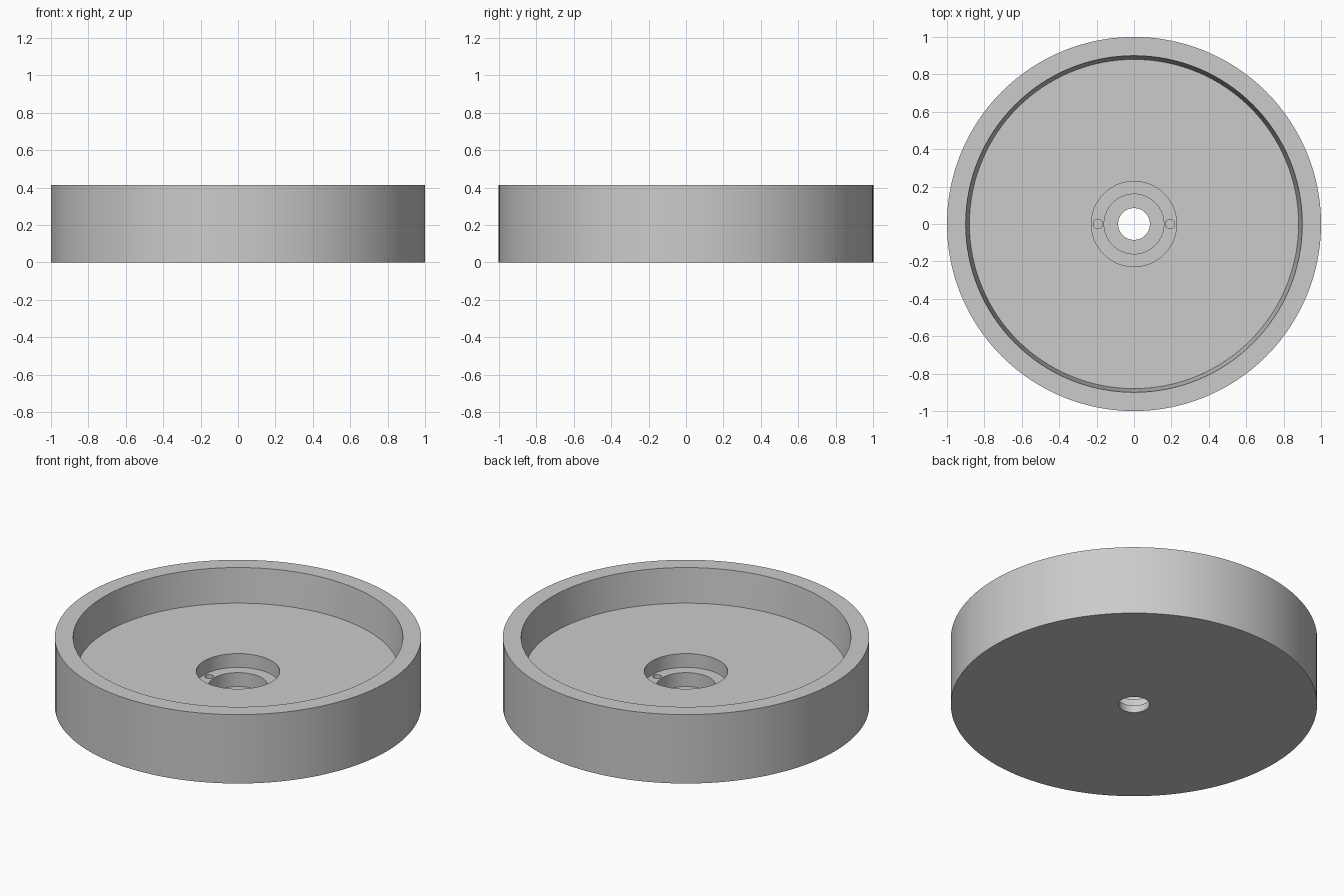
import bpy, bmesh, math
from mathutils import Matrix

if "Cube" in bpy.data.objects:
    bpy.data.objects.remove(bpy.data.objects["Cube"], do_unlink=True)

SEGMENTS = 128
HEIGHT = 0.415
FLOOR = 0.21       # wide dish floor
SEAT = 0.127       # ring around the hub
BOTTOM = 0.043     # bottom of the hub pocket

grey = bpy.data.materials.new("plain grey")
grey.use_nodes = True
colour = (0.6, 0.6, 0.6, 1)
grey.diffuse_color = colour
grey.node_tree.nodes["Principled BSDF"].inputs["Base Color"].default_value = colour


def add_object(name, bm):
    bmesh.ops.recalc_face_normals(bm, faces=bm.faces)
    mesh = bpy.data.meshes.new(name)
    bm.to_mesh(mesh)
    bm.free()
    mesh.materials.append(grey)
    obj = bpy.data.objects.new(name, mesh)
    bpy.context.collection.objects.link(obj)
    return obj


# Dish body: closed profile (radius, height) turned round the axis
profile = [(0.085, 0), (1, 0), (1, HEIGHT), (0.9, HEIGHT), (0.88, FLOOR),
           (0.228, FLOOR), (0.228, SEAT), (0.16, SEAT), (0.16, BOTTOM),
           (0.085, BOTTOM)]
bm = bmesh.new()
verts = [bm.verts.new((r, 0, z)) for r, z in profile]
edges = [bm.edges.new((a, b)) for a, b in zip(verts, verts[1:] + verts[:1])]
bmesh.ops.spin(bm, geom=verts + edges, cent=(0, 0, 0), axis=(0, 0, 1),
               angle=math.tau, steps=SEGMENTS, use_duplicate=False)
bmesh.ops.remove_doubles(bm, verts=bm.verts, dist=0.0001)
dish = add_object("round_dish", bm)

# Two pin holes in the hub seat
bm = bmesh.new()
for side in (-1, 1):
    bmesh.ops.create_cone(bm, cap_ends=True, segments=32, radius1=0.025,
                          radius2=0.025, depth=0.12,
                          matrix=Matrix.Translation((side * 0.193, 0, SEAT - 0.02)))
cutter = add_object("pin_hole_cutter", bm)
cut = dish.modifiers.new("pin holes", "BOOLEAN")
cut.operation = "DIFFERENCE"
cut.solver = "EXACT"
cut.object = cutter

# Bake the cut and drop the cutter
bpy.context.view_layer.update()
evaluated = dish.evaluated_get(bpy.context.evaluated_depsgraph_get())
cut_mesh = bpy.data.meshes.new_from_object(evaluated)
dish.modifiers.clear()
dish.data = cut_mesh
bpy.data.objects.remove(cutter, do_unlink=True)

# Smooth walls, crisp rims
bpy.ops.object.select_all(action="DESELECT")
dish.select_set(True)
bpy.context.view_layer.objects.active = dish
bpy.ops.object.shade_smooth_by_angle(angle=math.radians(30))
